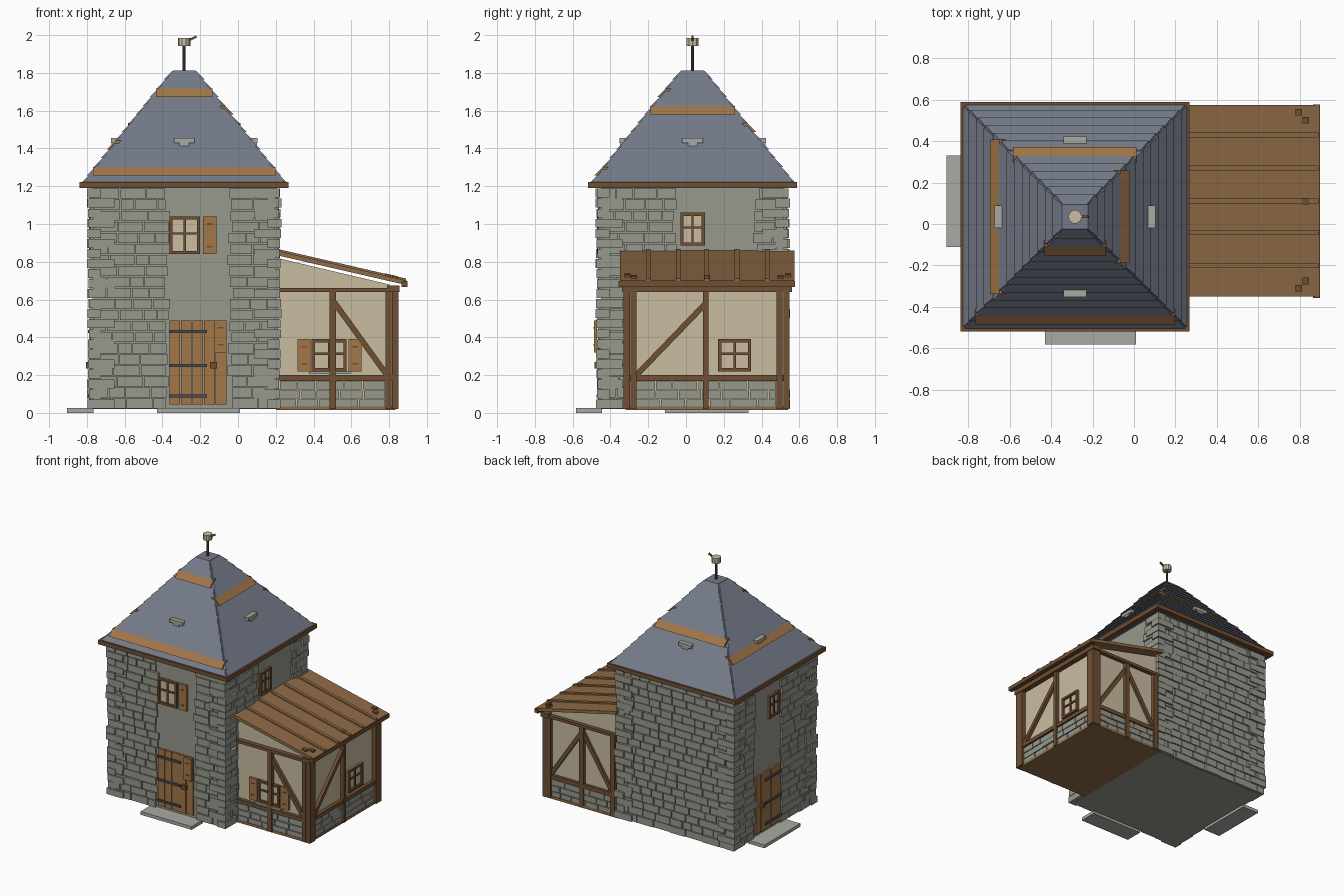
import bpy, bmesh, math, random
from mathutils import Matrix, Vector

if "Cube" in bpy.data.objects:
    bpy.data.objects.remove(bpy.data.objects["Cube"])
rng = random.Random(4)


def material(name, *rgb):
    m = bpy.data.materials.new(name)
    m.use_nodes = True
    m.diffuse_color = (*rgb, 1)
    m.node_tree.nodes["Principled BSDF"].inputs["Base Color"].default_value = (*rgb, 1)
    return m


STONE = material("grey stone", .31, .32, .27)
PALE = material("pale stone", .39, .41, .36)
PLASTER = material("beige plaster", .59, .51, .36)
DARK = material("dark timber", .16, .08, .033)
PLANK = material("orange plank", .36, .18, .066)
SHED = material("roof plank", .28, .147, .062)
SLATE = material("blue slate", .175, .195, .25)
IRON = material("dark iron", .07, .076, .1)


def frame(angle, origin=(0, 0, 0)):
    """Wall frame: u runs to the right, d points outward, z is up."""
    return Matrix.Translation(origin) @ Matrix.Rotation(math.radians(angle), 4, 'Z')


CENTRE = (-.285, .035, 0)
TOWER = {"front": frame(0, CENTRE), "left": frame(90, CENTRE),
         "back": frame(180, CENTRE), "right": frame(270, CENTRE)}
SHED_FRAME = {"front": frame(0), "left": frame(90), "back": frame(180)}


def solids(name, mat, pairs, M=Matrix()):
    """One object from many solids, each joining two matching (u, d, z) rings."""
    bm = bmesh.new()
    for a, b in pairs:
        n = len(a)
        ra, rb = ([bm.verts.new(M @ Vector((u, -d, z))) for u, d, z in r] for r in (a, b))
        bm.faces.new(ra)
        bm.faces.new(rb[::-1])
        for i in range(n):
            bm.faces.new((ra[i], rb[i], rb[(i + 1) % n], ra[(i + 1) % n]))
    bmesh.ops.recalc_face_normals(bm, faces=bm.faces)
    me = bpy.data.meshes.new(name)
    bm.to_mesh(me)
    bm.free()
    me.materials.append(mat)
    ob = bpy.data.objects.new(name, me)
    bpy.context.collection.objects.link(ob)
    return ob


def prism(pts, d0, d1):
    return [(u, d0, z) for u, z in pts], [(u, d1, z) for u, z in pts]


def box(u0, u1, d0, d1, z0, z1):
    return prism([(u0, z0), (u1, z0), (u1, z1), (u0, z1)], d0, d1)


def brace(p, q, width, d0, d1):
    p, q = Vector(p), Vector(q)
    s = (q - p).normalized().orthogonal() * width / 2
    return prism([p - s, q - s, q + s, p + s], d0, d1)


def masonry(u0, u1, z0, z1, rows, d0, d1, jag0=0, jag1=0):
    """Rows of uneven blocks; jag lets an end step in and out."""
    out, h = [], (z1 - z0) / rows
    for r in range(rows):
        u = u0 + rng.uniform(-jag0, jag0)
        end = u1 + rng.uniform(-jag1, jag1)
        while u < end - .02:
            nxt = u + rng.uniform(.07, .15)
            if nxt > end - .04:
                nxt = end
            out.append(box(u + .003, nxt - .003, d0, d1 - rng.uniform(0, .008),
                           z0 + r * h + .003, z0 + (r + 1) * h - .003))
            u = nxt
    return out


def window(name, M, u0, u1, z0, z1, d):
    b, um, zm = .017, (u0 + u1) / 2, z0 + (z1 - z0) * .55
    solids(name + "_pane", PLASTER, [box(u0, u1, d - .01, d + .005, z0, z1)], M)
    bars = [box(u0, u0 + b, d, d + .02, z0, z1), box(u1 - b, u1, d, d + .02, z0, z1),
            box(u0, u1, d, d + .02, z0, z0 + b), box(u0, u1, d, d + .02, z1 - b, z1),
            box(um - .006, um + .006, d, d + .014, z0, z1),
            box(u0, u1, d, d + .014, zm - .006, zm + .006)]
    solids(name + "_frame", DARK, bars, M)


def shutter(name, M, u0, u1, z0, z1, d):
    solids(name, PLANK, [box(u0, u1, d, d + .018, z0, z1)], M)
    um = (u0 + u1) / 2
    solids(name + "_slots", DARK, [box(um - .015, um + .015, d, d + .021, z - .004, z + .004)
                                   for z in (z0 + .04, z1 - .04)], M)


def door(name, M, u0, u1, flip):
    n, d = 5, .485
    w = (u1 - u0) / n
    solids(name + "_planks", PLANK, [box(u0 + i * w + .002, u0 + (i + 1) * w - .002, d - .02,
                                         d + .012 + .004 * (i % 2), .045, .49) for i in range(n)], M)
    a, b = (u1 - .2, u1) if flip else (u0, u0 + .2)
    solids(name + "_hinges", IRON, [box(a, b, d, d + .024, z - .008, z + .008)
                                    for z in (.09, .25, .43)], M)
    k = u0 + .07 if flip else u1 - .07
    solids(name + "_knob", DARK, [box(k - .018, k + .018, d, d + .035, .235, .27)], M)


# Tower body, facing stones and corner stones
H = .485
solids("tower_walls", STONE, [box(-H, H, -H, H, .02, 1.2)], TOWER["front"])
fields = {"front": [(-H, -.085, 0, .015), (.24, H, .015, 0)],
          "left": [(-H, -.095, 0, .015), (.33, H, .02, 0)],
          "back": [(-H, H, 0, 0)],
          "right": [(-H, -.24, 0, .015), (.085, H, .015, 0)]}
for side, spans in fields.items():
    stones = [s for u0, u1, j0, j1 in spans
              for s in masonry(u0, u1, .02, 1.19, 20, H - .01, .503, j0, j1)]
    solids("tower_stones_" + side, STONE, stones, TOWER[side])
    h = 1.17 / 22
    quoins = []
    for i in range(22):
        a, b = (.37, .44) if i % 2 else (.44, .37)
        out = .515 - rng.uniform(0, .012)
        quoins.append(box(a, out, b, out, .02 + i * h + .003, .02 + (i + 1) * h - .003))
    solids("corner_stones_" + side, STONE, quoins, TOWER[side])

# Doors, steps and tower windows
door("front_door", TOWER["front"], -.08, .225, False)
door("side_door", TOWER["right"], -.225, .08, True)
solids("front_step", PALE, [box(-.145, .295, .48, .617, 0, .025)], TOWER["front"])
solids("side_step", PALE, [box(-.295, .145, .48, .62, 0, .025)], TOWER["right"])
shutter("door_shutter", TOWER["front"], .16, .225, .32, .49, .505)
window("front_window", TOWER["front"], -.08, .085, .84, 1.04, H)
shutter("front_window_shutter", TOWER["front"], .1, .17, .84, 1.04, H)
for side in ("left", "right"):
    window("tower_window_" + side, TOWER[side], -.065, .065, .885, 1.06, H)

# Tower roof: base pyramid, eaves and overlapping courses
def half(z):
    return .54 - .8 * (z - 1.21)


def ring(r, z):
    return [(-r, -r, z), (r, -r, z), (r, r, z), (-r, r, z)]


solids("roof_base", SLATE, [(ring(.535, 1.205), ring(.062, 1.8))], TOWER["front"])
planked = {"front": (1, 10), "left": (8,), "back": (6,), "right": (4,)}
COURSES, PITCH = 13, .0462
for side, M in TOWER.items():
    solids("eaves_" + side, DARK, [box(-.553, .553, .515, .553, 1.19, 1.222)], M)
    groups = {True: [], False: []}
    for i in range(COURSES):
        z0 = 1.21 + i * PITCH
        z1 = z0 + PITCH
        a, b, odd = half(z0), half(z1), i in planked[side]
        ua, ub = (a - .02, a - .02) if odd else (a, b)
        lift = .006 if odd else 0
        low = [(-ua, a - .02, z0), (ua, a - .02, z0), (ua, a + .012 + lift, z0), (-ua, a + .012 + lift, z0)]
        top = [(-ub, b - .02, z1), (ub, b - .02, z1), (ub, b + .003 + lift, z1), (-ub, b + .003 + lift, z1)]
        groups[odd].append((low, top))
    solids("slate_courses_" + side, SLATE, groups[False], M)
    solids("replacement_boards_" + side, PLANK, groups[True], M)
    solids("roof_vent_" + side, PALE, [box(-.055, .055, .32, .388, 1.43, 1.455),
                                       box(-.025, .025, .32, .385, 1.412, 1.43)], M)
solids("roof_cap", SLATE, [(ring(.07, 1.785), ring(.06, 1.812))], TOWER["front"])


# Finial
def cylinder(name, mat, r, z0, z1, sides):
    rings = [[(r * math.cos(t), r * math.sin(t), z)
              for t in (2 * math.pi * k / sides for k in range(sides))] for z in (z0, z1)]
    solids(name, mat, [tuple(rings)], TOWER["front"])


cylinder("finial_pole", IRON, .008, 1.8, 1.95, 8)
cylinder("finial_cap", PLASTER, .033, 1.942, 1.985, 10)
solids("finial_pointer", DARK, [brace((.03, 1.975), (.065, 1.993), .012, -.005, .005)], TOWER["front"])

# Lean-to walls, floor and gable
F, L, B = SHED_FRAME["front"], SHED_FRAME["left"], SHED_FRAME["back"]
solids("shed_walls", PLASTER, [box(.2, .815, -.52, .3, .03, .65),
                               prism([(.2, .65), (.815, .65), (.8, .68), (.2, .822)], -.52, .3)], F)
solids("shed_floor", SHED, [box(.2, .835, -.54, .32, .015, .035)], F)

# Lean-to stone footing
solids("footing_front", STONE, masonry(.22, .78, .025, .168, 3, .29, .322), F)
solids("footing_left", STONE, masonry(-.265, .48, .025, .168, 3, .8, .838), L)
solids("footing_back", STONE, masonry(-.78, -.22, .025, .168, 3, .51, .542), B)

# Lean-to timber frame
solids("frame_front", DARK, [
    box(.485, .52, .29, .33, .02, .65), box(.78, .812, .29, .33, .02, .65),
    box(.22, .82, .29, .327, .17, .2), box(.22, .85, .29, .335, .64, .662),
    brace((.51, .585), (.785, .205), .03, .29, .324)], F)
solids("frame_left", DARK, [
    box(-.33, -.297, .815, .85, .02, .65), box(-.294, -.262, .8, .85, .02, .65),
    box(.09, .12, .8, .845, .02, .65), box(.48, .512, .8, .85, .02, .65),
    box(.515, .548, .815, .85, .02, .65), box(-.3, .52, .8, .842, .17, .2),
    box(-.34, .56, .79, .855, .64, .675), brace((-.262, .2), (.1, .575), .03, .8, .838)], L)
solids("frame_back", DARK, [
    box(-.812, -.78, .51, .548, .02, .65), box(-.535, -.5, .51, .545, .02, .65),
    box(-.27, -.232, .51, .548, .02, .65), box(-.82, -.22, .51, .542, .17, .2),
    box(-.85, -.22, .51, .55, .64, .662), brace((-.785, .205), (-.53, .585), .03, .51, .538),
    brace((-.265, .205), (-.505, .585), .03, .51, .538)], B)

# Lean-to windows
window("shed_front_window", F, .39, .575, .22, .39, .3)
solids("shed_window_sill", PALE, [box(.375, .595, .29, .33, .205, .22)], F)
shutter("shed_shutter_a", F, .315, .385, .22, .39, .3)
shutter("shed_shutter_b", F, .585, .655, .22, .39, .3)
window("shed_left_window", L, .17, .345, .22, .39, .815)

# Lean-to roof: boards, battens, eave beam and pegs
def slope(x):
    return .853 - .23 * (x - .23)


def roof_strip(x0, x1, y0, y1, under, over):
    return prism([(x0, slope(x0) + over), (x1, slope(x1) + over),
                  (x1, slope(x1) - under), (x0, slope(x0) - under)], -y0, -y1)


joints = [-.35, -.2, -.04, .11, .27, .43, .575]
solids("shed_roof_boards", SHED, [roof_strip(.2, .893, a + .001, b - .001, .024, 0)
                                  for a, b in zip(joints, joints[1:])], F)
solids("shed_roof_battens", SHED, [roof_strip(.22, .89, y - .012, y + .012, .01, .01)
                                   for y in joints[1:-1]], F)
solids("shed_eave_beam", DARK, [box(.865, .897, -.578, .358, .667, .697)], F)
pegs = [(.795, .54), (.83, .5), (.83, .11), (.795, -.31), (.83, -.275)]
solids("shed_roof_pegs", DARK, [roof_strip(x - .016, x + .016, y - .016, y + .016, .01, .012)
                                for x, y in pegs], F)
